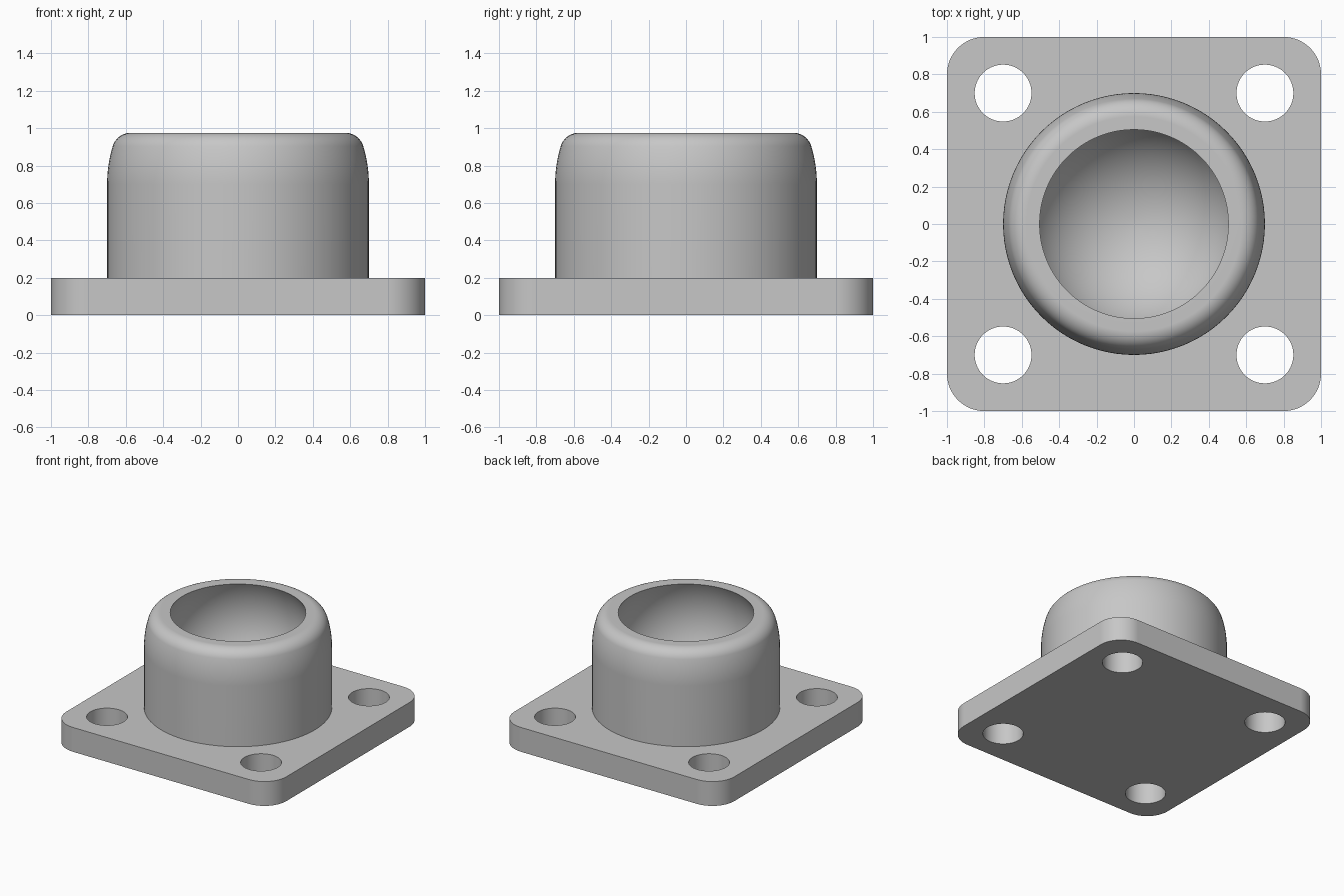
import bpy, bmesh
from math import sin, cos, atan2, sqrt, pi, radians
from mathutils import Matrix, Vector

cube = bpy.data.objects.get("Cube")
if cube:
    bpy.data.objects.remove(cube, do_unlink=True)

SEGMENTS = 96
PLATE_T, TOP = 0.2, 0.975
CENTRE_Z, OUTER_R, BOWL_R, FILLET = 0.7, 0.7, 0.575, 0.1

grey = bpy.data.materials.new("plain grey")
grey.use_nodes = True
colour = (0.57, 0.57, 0.57, 1)
grey.diffuse_color = colour
grey.node_tree.nodes["Principled BSDF"].inputs["Base Color"].default_value = colour


def make_object(name, bm):
    bmesh.ops.recalc_face_normals(bm, faces=bm.faces[:])
    mesh = bpy.data.meshes.new(name)
    bm.to_mesh(mesh)
    bm.free()
    mesh.materials.append(grey)
    obj = bpy.data.objects.new(name, mesh)
    bpy.context.collection.objects.link(obj)
    return obj


def lathe(name, profile):
    """Revolve (radius, height) points that start and end on the axis."""
    bm = bmesh.new()
    verts = [bm.verts.new((r, 0, z)) for r, z in profile]
    edges = [bm.edges.new(pair) for pair in zip(verts, verts[1:])]
    bmesh.ops.spin(bm, geom=verts + edges, cent=(0, 0, 0), axis=(0, 0, 1),
                   angle=2 * pi, steps=SEGMENTS)
    bmesh.ops.remove_doubles(bm, verts=bm.verts[:], dist=1e-5)
    return make_object(name, bm)


def arc(r0, z0, radius, start, end, steps):
    angles = [start + (end - start) * i / steps for i in range(steps + 1)]
    return [(r0 + radius * cos(a), z0 + radius * sin(a)) for a in angles]


def combine(target, other, operation):
    """Apply a boolean and discard the second body."""
    mod = target.modifiers.new(operation.lower(), "BOOLEAN")
    mod.object, mod.operation, mod.solver = other, operation, "EXACT"
    bpy.context.view_layer.objects.active = target
    bpy.ops.object.modifier_apply(modifier=mod.name)
    bpy.data.objects.remove(other, do_unlink=True)


# Square base plate with rounded corners
bm = bmesh.new()
bmesh.ops.create_cube(bm, size=1, matrix=Matrix.Translation((0, 0, PLATE_T / 2))
                      @ Matrix.Diagonal((2, 2, PLATE_T, 1)))
corners = [e for e in bm.edges
           if abs(e.verts[0].co.z - e.verts[1].co.z) > PLATE_T / 2]
bmesh.ops.bevel(bm, geom=corners, offset=0.2, segments=16, profile=0.5,
                affect="EDGES")
socket = make_object("ball_socket_mount", bm)

# Round housing: straight wall, spherical shoulder, filleted top edge
fillet_z = TOP - FILLET
fillet_r = sqrt((OUTER_R - FILLET) ** 2 - (fillet_z - CENTRE_Z) ** 2)
tangent = atan2(fillet_z - CENTRE_Z, fillet_r)
profile = [(0, PLATE_T / 2), (OUTER_R, PLATE_T / 2)]
profile += arc(0, CENTRE_Z, OUTER_R, 0, tangent, 8)
profile += arc(fillet_r, fillet_z, FILLET, tangent, pi / 2, 12)[1:]
profile.append((0, TOP))
combine(socket, lathe("housing", profile), "UNION")

# Spherical cavity, narrower at the mouth than at its middle
ball = arc(0, CENTRE_Z, BOWL_R, -pi / 2, pi / 2, 48)
combine(socket, lathe("cavity_cutter", ball), "DIFFERENCE")

# Four bolt holes
for x in (-0.7, 0.7):
    for y in (-0.7, 0.7):
        bm = bmesh.new()
        bmesh.ops.create_cone(bm, cap_ends=True, segments=64, radius1=0.152,
                              radius2=0.152, depth=1,
                              matrix=Matrix.Translation((x, y, 0)))
        combine(socket, make_object("bolt_hole_cutter", bm), "DIFFERENCE")

# Smooth round surfaces, crisp edges, flat plate sides
bpy.ops.object.select_all(action="DESELECT")
socket.select_set(True)
bpy.context.view_layer.objects.active = socket
bpy.ops.object.shade_smooth_by_angle(angle=radians(30))
weighted = socket.modifiers.new("weighted_normals", "WEIGHTED_NORMAL")
weighted.keep_sharp = True
